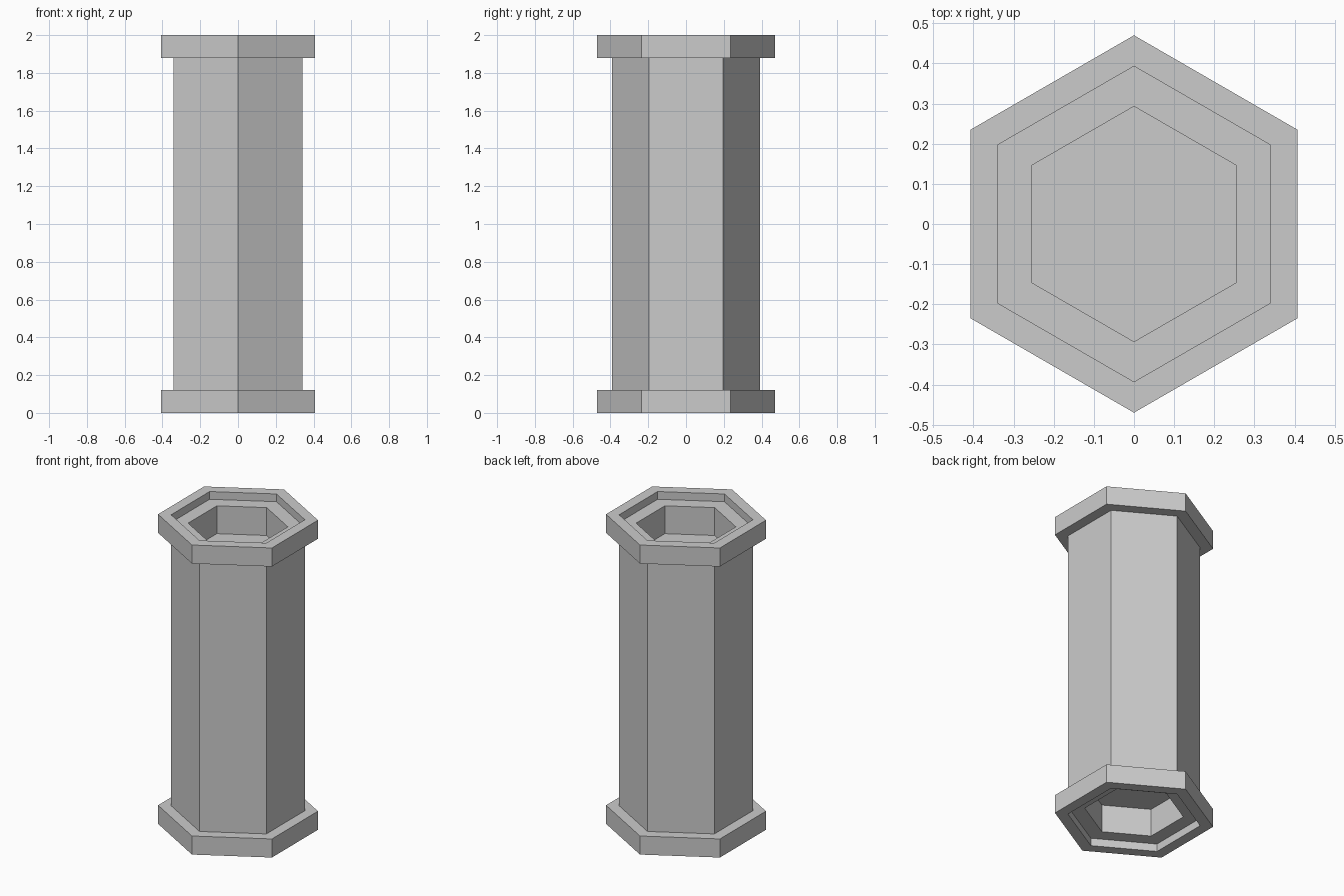
import bpy, bmesh, math

if "Cube" in bpy.data.objects:
    bpy.data.objects.remove(bpy.data.objects["Cube"])

SIDES = 6
HEIGHT = 2.0
R_FLANGE, R_BODY, R_PIT = 0.47, 0.393, 0.293

# Profile of the lower end: pit floor, pit wall, ledge, rim, flange, body
lower = [(R_PIT, 0.23), (R_PIT, 0.05), (R_BODY, 0.05), (R_BODY, 0.0),
         (R_FLANGE, 0.0), (R_FLANGE, 0.12), (R_BODY, 0.12)]
# Upper end mirrors the lower end
profile = lower + [(r, HEIGHT - z) for r, z in reversed(lower)]

bm = bmesh.new()


def ring(radius, z):
    """Hexagon of vertices with points along +y and -y."""
    angles = [math.pi / 2 + 2 * math.pi * i / SIDES for i in range(SIDES)]
    return [bm.verts.new((radius * math.cos(a), radius * math.sin(a), z)) for a in angles]


# Sweep the profile around six sides
rings = [ring(r, z) for r, z in profile]
for a, b in zip(rings, rings[1:]):
    for i in range(SIDES):
        j = (i + 1) % SIDES
        bm.faces.new((a[i], a[j], b[j], b[i]))

# Pit floors at both ends
bm.faces.new(rings[0])
bm.faces.new(rings[-1])
bmesh.ops.recalc_face_normals(bm, faces=bm.faces)

mesh = bpy.data.meshes.new("hexagonal_column")
bm.to_mesh(mesh)
bm.free()
column = bpy.data.objects.new("hexagonal_column", mesh)
bpy.context.collection.objects.link(column)
